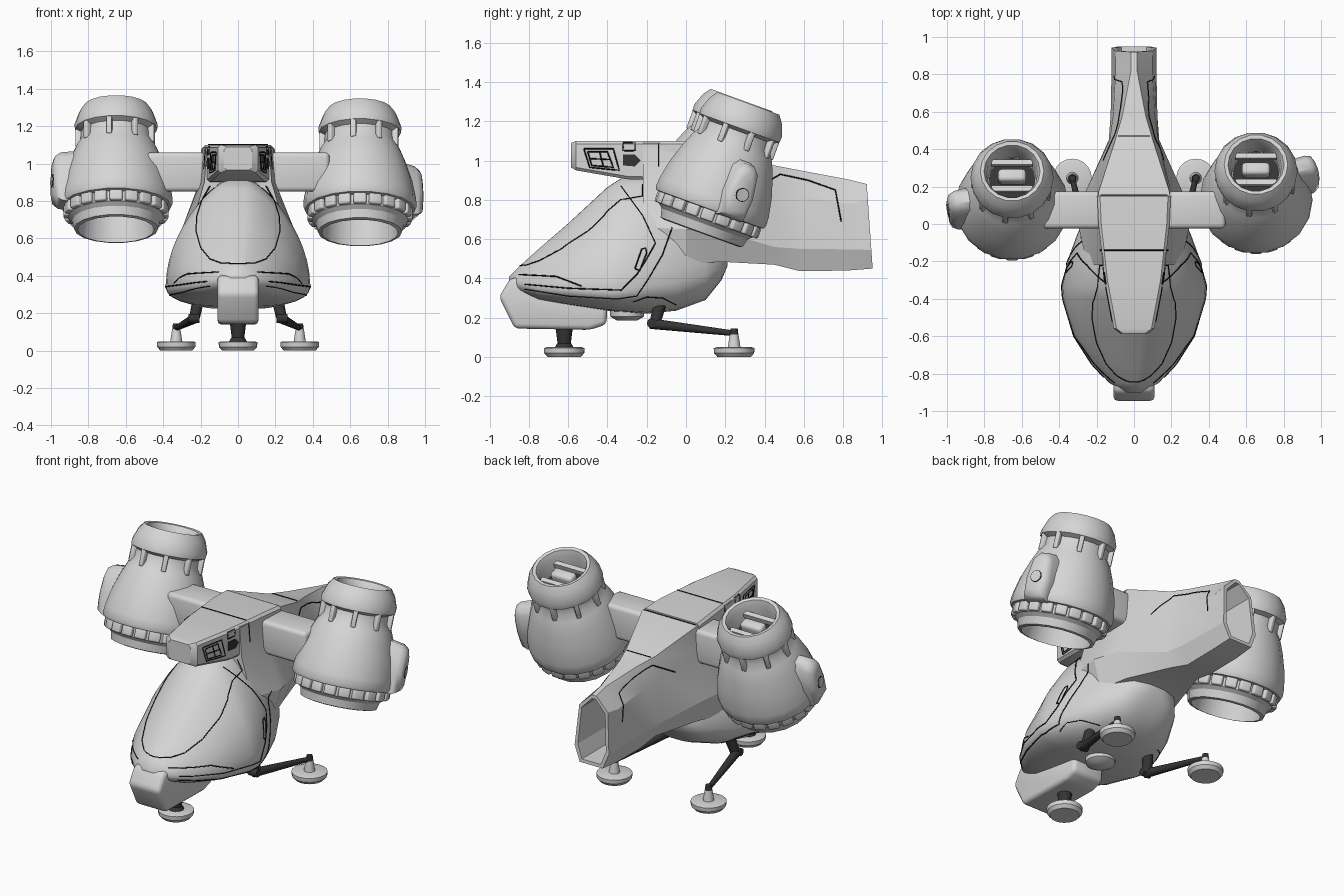
import bpy, bmesh, math
from math import sin, cos, pi, radians
from mathutils import Matrix, Vector
from mathutils.bvhtree import BVHTree

if "Cube" in bpy.data.objects:
    bpy.data.objects.remove(bpy.data.objects["Cube"])

def material(name, v):
    m = bpy.data.materials.new(name)
    m.diffuse_color = (v, v, v, 1)
    m.use_nodes = True
    m.node_tree.nodes["Principled BSDF"].inputs["Base Color"].default_value = m.diffuse_color
    return m
LIGHT = material("light_grey", 0.67)
DARK = material("dark_metal", 0.035)
BLACK = material("seam_black", 0.008)
trees = []
I = Matrix.Identity(4)

def make(name, bm, mat=LIGHT, M=I, angle=35, bevel=0, track=False):
    bmesh.ops.recalc_face_normals(bm, faces=bm.faces)
    if bevel:
        bmesh.ops.bevel(bm, geom=bm.edges[:], offset=bevel, segments=3, affect='EDGES', profile=0.5, clamp_overlap=True)
    bm.transform(M)
    if track:
        trees.append(BVHTree.FromBMesh(bm))
    me = bpy.data.meshes.new(name)
    bm.to_mesh(me)
    bm.free()
    me.materials.append(mat)
    ob = bpy.data.objects.new(name, me)
    bpy.context.collection.objects.link(ob)
    bpy.ops.object.select_all(action='DESELECT')
    ob.select_set(True)
    bpy.context.view_layer.objects.active = ob
    bpy.ops.object.shade_smooth_by_angle(angle=radians(angle))
    return ob

def loft(rings):
    bm = bmesh.new()
    vs = [[bm.verts.new(p) for p in r] for r in rings]
    n = len(rings[0])
    for a, b in zip(vs, vs[1:]):
        for i in range(n):
            bm.faces.new((a[i], a[(i + 1) % n], b[(i + 1) % n], b[i]))
    bm.faces.new(vs[0])
    bm.faces.new(vs[-1])
    return bm

def sym(y, half, slant=0):
    pts = half + [(-x, z) for x, z in reversed(half)]
    return [Vector((x, y + (0.88 - z) * slant, z)) for x, z in pts]

def lathe(prof, n=16):
    return loft([[(r * cos(2 * pi * i / n), r * sin(2 * pi * i / n), z) for i in range(n)]
                 for r, z in [(max(r, 0.002), z) for r, z in prof]])

def prism(prof, x0, x1):
    # profile in y,z extruded along x
    return loft([[(x, y, z) for y, z in prof] for x in (x0, x1)])

def box(c, s):
    bm = bmesh.new()
    bmesh.ops.create_cube(bm, size=1, matrix=Matrix.Translation(c) @ Matrix.Diagonal((*s, 1)))
    return bm

def rod(name, a, b, r1, r2, mat=DARK, n=12):
    a, b = Vector(a), Vector(b)
    d = b - a
    M = Matrix.Translation(a) @ d.to_track_quat('Z', 'Y').to_matrix().to_4x4()
    return make(name, lathe([(r1, 0), (r2, d.length)], n), mat, M)

# Egg-shaped cabin: y, top, bottom, half width, height of widest line
cabin = [(-.9, .41, .36, .04, .385), (-.85, .46, .33, .13, .37), (-.75, .55, .29, .225, .35),
         (-.6, .68, .265, .32, .34), (-.4, .865, .235, .38, .33), (-.33, .91, .23, .385, .335),
         (-.2, .92, .22, .355, .36), (-.05, .9, .235, .30, .38), (.1, .8, .29, .22, .42),
         (.18, .65, .39, .15, .45), (.21, .52, .46, .05, .49)]
rings = []
for y, top, bot, w, zw in cabin:
    half = [(w * (.35 * cos(t) ** .4 + .65 * cos(t) ** 2) + .002, zw + (top - zw) * sin(t))
            for t in [radians(a) for a in (88, 84, 78, 71, 64, 57, 50, 43, 36, 29, 22, 15, 8, 0)]]
    half += [(w * cos(t) ** .7, zw - (zw - bot) * sin(t)) for t in [radians(a) for a in range(15, 90, 14)]]
    rings.append(sym(y, half))
make("cabin", loft(rings), angle=50, track=True)

# Tail hull with a hollow end
hull = [(-.22, [(.165, 1.09), (.18, .9), (.25, .66), (.22, .48)]),
        (0, [(.185, 1.085), (.2, .9), (.30, .65), (.25, .47)]),
        (.17, [(.19, 1.08), (.2, .92), (.26, .64), (.2, .485)]),
        (.45, [(.1, .975), (.13, .85), (.135, .56), (.1, .47)]),
        (.58, [(.062, .95), (.112, .82), (.125, .55), (.085, .437)]),
        (.82, [(.016, .905), (.098, .78), (.12, .548), (.085, .44)]),
        (.92, [(.016, .88), (.1, .80), (.12, .545), (.08, .45)])]
rings = [sym(y, h, .07 if y > .9 else 0) for y, h in hull]
for y in (.92, .62):
    rings.append(sym(y, [(x * .82, .66 + (z - .66) * .9) for x, z in hull[-1][1]], .07))
make("tail_hull", loft(rings), angle=20, track=True)

# Upper beam over the cabin
rings = []
for y, w, b, t in [(-.585, .075, .965, 1.09), (-.56, .108, .95, 1.1), (-.3, .157, .905, 1.1),
                   (0, .19, .895, 1.1), (.15, .197, .9, 1.09)]:
    rings.append(sym(y, [(w - .015, t), (w, t - .015), (w, b + .015), (w - .015, b)]))
make("upper_beam", loft(rings), angle=30, track=True)

# Chin block below the nose
chin = [(-.895, .4), (-.952, .305), (-.872, .145), (-.49, .138), (-.405, .165), (-.4, .26), (-.75, .42)]
make("chin_block", prism(chin, -.11, .11), bevel=.025)
# Belly fairing
make("belly_fairing", lathe([(.05, -.03), (.085, -.01), (.09, .05)], 20), M=Matrix.Translation((0, -.3, .215)))

# Landing gear
pad = [(0, 0), (.085, 0), (.102, .02), (.104, .045), (.09, .05), (0, .05)]
make("front_foot_pad", lathe(pad, 20), M=Matrix.Translation((0, -.62, 0)))
rod("front_leg", (0, -.62, .04), (0, -.62, .16), .03, .045)
rod("front_leg_collar", (0, -.62, .045), (0, -.62, .07), .05, .035)
for s, side in ((1, "right"), (-1, "left")):
    make(side + "_rear_foot_pad", lathe(pad, 20), M=Matrix.Translation((s * .33, .245, 0)))
    rod(side + "_rear_foot_stem", (s * .33, .245, .045), (s * .33, .245, .115), .033, .022, LIGHT)
    rod(side + "_rear_ankle", (s * .33, .245, .11), (s * .33, .245, .145), .022, .018)
    rod(side + "_rear_leg", (s * .235, -.18, .17), (s * .33, .25, .12), .027, .014)
    rod(side + "_rear_hip", (s * .235, -.16, .165), (s * .21, -.13, .28), .028, .033)
    rod(side + "_rear_knee", (s * .205, -.175, .172), (s * .265, -.175, .172), .024, .024)

# Engines, struts and their fittings
engine = [(0, .2), (.128, .2), (.136, .3), (.15, .334), (.17, .338), (.198, .3), (.222, .235), (.22, .205),
          (.19, .188), (.192, .14), (.218, .1), (.247, .03), (.28, -.07), (.3, -.17), (.303, -.215), (.295, -.235),
          (.262, -.24), (.258, -.295), (.236, -.315), (.225, -.36), (.205, -.365), (.19, -.2), (0, -.2)]
pod = [(-.07, -.24), (.07, -.24), (.08, -.12), (.06, .01), (.028, .045), (-.028, .045), (-.06, .01), (-.08, -.12)]
for s, side, cy, cz, turn in ((1, "right", .202, .973, 22), (-1, "left", .167, .99, 190)):
    M = Matrix.Translation((s * .652, cy, cz)) @ Matrix.Rotation(radians(-20), 4, 'X')
    make(side + "_engine", lathe(engine, 18), M=M, angle=32)
    for i in range(20):
        R = M @ Matrix.Rotation(2 * pi * i / 20, 4, 'Z')
        make(side + "_engine_rib", box((.258, 0, -.264), (.045, .068, .06)), M=R, bevel=.01)
    for i in range(9):
        R = M @ Matrix.Rotation(2 * pi * (i + .5) / 9, 4, 'Z')
        make(side + "_neck_bracket", box((.2, 0, .158), (.035, .028, .1)), M=R, bevel=.006)
    # intake hub and bars
    make(side + "_intake_hub", box((0, 0, .25), (.15, .07, .08)), M=M, bevel=.02)
    for y in (-.075, .075):
        make(side + "_intake_bar", box((0, y, .26), (.22, .03, .03)), M=M)
    make(side + "_intake_floor", lathe([(.125, .203), (0, .206)]), DARK, M)
    # outer pod and button
    P = M @ Matrix.Rotation(radians(turn), 4, 'Z')
    shape = [[(x, y * k, -.11 + (z + .11) * k) for y, z in pod] for x, k in ((.2, 1.1), (.305, 1), (.335, .86), (.347, .6))]
    make(side + "_engine_pod", loft(shape), M=P, angle=40)
    B = P @ Matrix.Translation((.343, 0, -.11)) @ Matrix.Rotation(pi / 2, 4, 'Y')
    make(side + "_pod_button_rim", lathe([(.036, 0), (.036, .006)]), BLACK, B)
    make(side + "_pod_button", lathe([(.032, 0), (.032, .009)]), LIGHT, B)
    make(side + "_strut", box((s * .31, .075, .955), (.36, .2, .21)), M=I, bevel=.025)

# Panel seams and plates projected on the hull
def hit(a, b, view, s):
    o, d = {'side': ((s * 2, a, b), (-s, 0, 0)), 'front': ((s * a, -2, b), (0, 1, 0)),
            'top': ((s * a, b, 2), (0, 0, -1))}[view]
    hs = [h for h in (t.ray_cast(Vector(o), Vector(d)) for t in trees) if h[0]]
    return min(hs, key=lambda h: h[3])[0] - Vector(d) * .001 if hs else None

curve = bpy.data.curves.new("panel_seams", 'CURVE')
curve.dimensions = '3D'
curve.bevel_depth = .0034
curve.bevel_resolution = 0
def seam(view, pts, closed=False):
    if closed:
        pts = pts + pts[:1]
    for s in (1, -1):
        path = []
        for p, q in zip(pts, pts[1:]):
            n = max(2, int(math.dist(p, q) / .02))
            path += [hit(p[0] + (q[0] - p[0]) * k / n, p[1] + (q[1] - p[1]) * k / n, view, s) for k in range(n)]
        path = [p for p in path + [hit(*pts[-1], view, s)] if p]
        sp = curve.splines.new('POLY')
        sp.points.add(len(path) - 1)
        for c, p in zip(sp.points, path):
            c.co = (*p, 1)

seam('front', [(0, .465), (.09, .468), (.15, .49), (.2, .55), (.225, .64), (.22, .72), (.195, .8), (.15, .88)])
seam('side', [(-.33, .87), (-.22, .72), (-.155, .58), (-.2, .5), (-.25, .42), (-.33, .34), (-.6, .35), (-.82, .37)])
seam('side', [(-.07, .66), (-.12, .52), (-.19, .4), (-.25, .31), (-.35, .295), (-.6, .31), (-.82, .345)])
seam('side', [(-.85, .42), (-.66, .41), (-.53, .36)])
seam('side', [(-.26, .45), (-.235, .44), (-.2, .53), (-.205, .555), (-.225, .55)], True)
seam('side', [(-.27, .28), (-.2, .305), (-.12, .3), (-.05, .265)])
seam('side', [(.34, .85), (.48, .93), (.62, .9), (.76, .85), (.79, .69)])
seam('top', [(0, -.14), (.16, -.14)])
seam('top', [(0, .155), (.18, .155)])
seam('top', [(0, .47), (.085, .47)])
# beam side windows
seam('side', [(-.52, 1.06), (-.37, 1.06), (-.34, .95), (-.49, .965)], True)
seam('side', [(-.5, 1.045), (-.4, 1.045), (-.37, .965), (-.48, .975)], True)
seam('side', [(-.44, 1.045), (-.42, .97)])
seam('side', [(-.49, 1.01), (-.39, 1.005)])
seam('side', [(-.32, 1.09), (-.26, 1.09), (-.26, 1.05), (-.32, 1.05)], True)
seam('side', [(-.14, 1.09), (-.14, .97)])
ob = bpy.data.objects.new("panel_seams", curve)
bpy.context.collection.objects.link(ob)
curve.materials.append(BLACK)
bpy.ops.object.select_all(action='DESELECT')
ob.select_set(True)
bpy.context.view_layer.objects.active = ob
bpy.ops.object.convert(target='MESH')
for s, side in ((1, "right"), (-1, "left")):
    hexa = [(-.32, 1.03), (-.26, 1.03), (-.23, 1.0), (-.26, .97), (-.32, .975)]
    plate = [[hit(y, z, 'side', s) + Vector((s * d, 0, 0)) for y, z in hexa] for d in (-.004, .003)]
    make(side + "_beam_vent", loft(plate), DARK)
